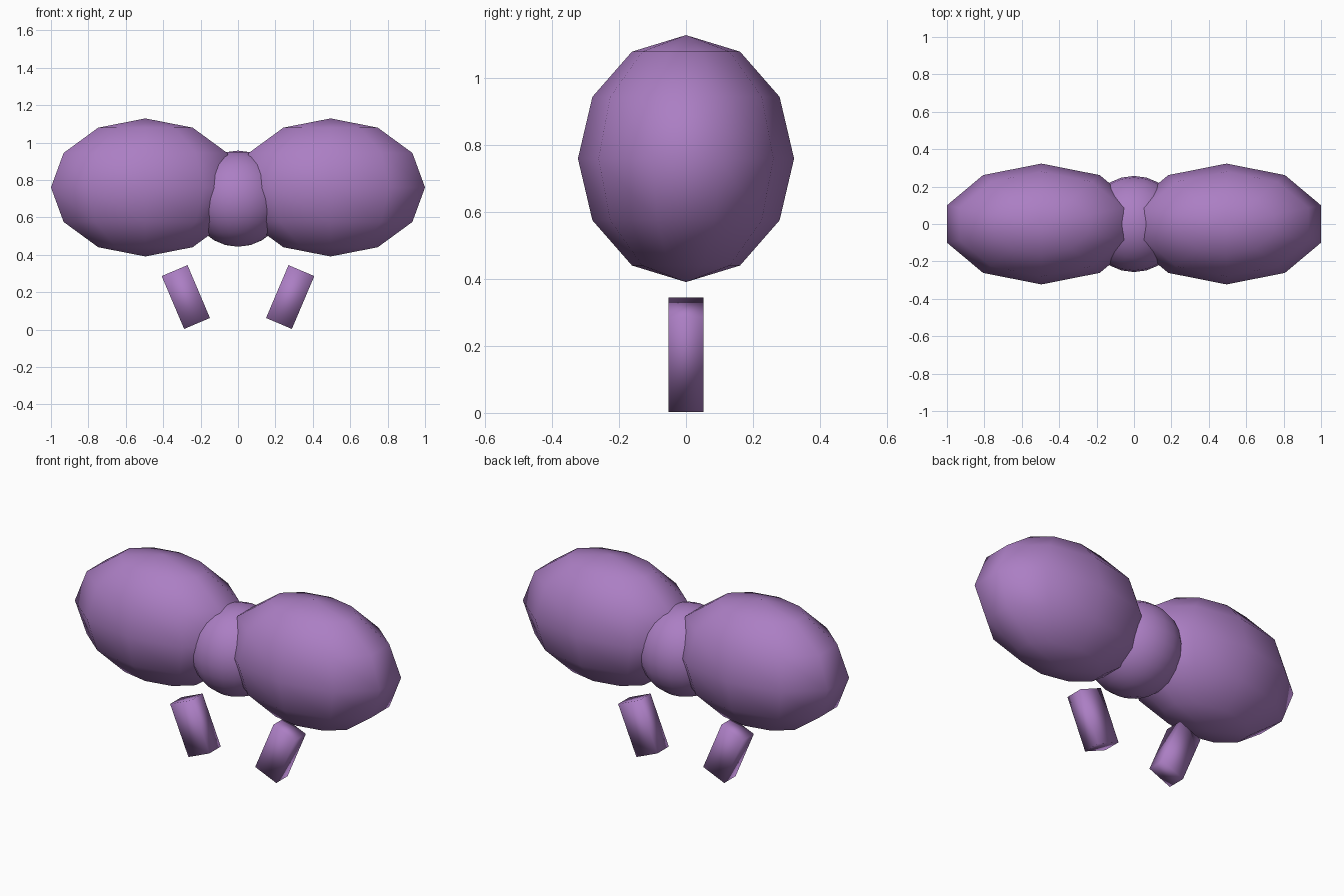
import bpy
import bmesh
import math
from mathutils import Matrix

cube = bpy.data.objects.get("Cube")
if cube:
    bpy.data.objects.remove(cube, do_unlink=True)

# Single purple material
COLOR = (0.41, 0.21, 0.55, 1.0)
purple = bpy.data.materials.new("purple")
purple.use_nodes = True
purple.diffuse_color = COLOR
bsdf = next(n for n in purple.node_tree.nodes if n.type == 'BSDF_PRINCIPLED')
bsdf.inputs["Base Color"].default_value = COLOR
bsdf.inputs["Roughness"].default_value = 0.8


def finish(name, bm, location, tilt=0.0):
    """Turn a bmesh into a fully smooth, coloured object."""
    bmesh.ops.rotate(bm, verts=bm.verts, matrix=Matrix.Rotation(tilt, 3, 'Y'))
    mesh = bpy.data.meshes.new(name)
    bm.to_mesh(mesh)
    bm.free()
    mesh.materials.append(purple)
    mesh.shade_smooth()
    obj = bpy.data.objects.new(name, mesh)
    obj.location = location
    bpy.context.collection.objects.link(obj)
    return obj


def ellipsoid(name, location, radii, segments, rings):
    bm = bmesh.new()
    bmesh.ops.create_uvsphere(bm, u_segments=segments, v_segments=rings, radius=1)
    bmesh.ops.scale(bm, vec=radii, verts=bm.verts)
    return finish(name, bm, location)


def box(name, location, size, tilt):
    bm = bmesh.new()
    bmesh.ops.create_cube(bm, size=1)
    bmesh.ops.scale(bm, vec=size, verts=bm.verts)
    return finish(name, bm, location, tilt)


# Round centre
ellipsoid("center_ball", (0, 0, 0.70), (0.257, 0.257, 0.257), 24, 12)

# Large lobes and splayed legs on both sides
for side, sign in (("left", 1), ("right", -1)):
    ellipsoid(side + "_lobe", (sign * 0.495, 0, 0.76), (0.531, 0.323, 0.369), 10, 6)
    box(side + "_leg", (sign * 0.279, 0, 0.174), (0.15, 0.106, 0.307),
        sign * math.radians(23))
